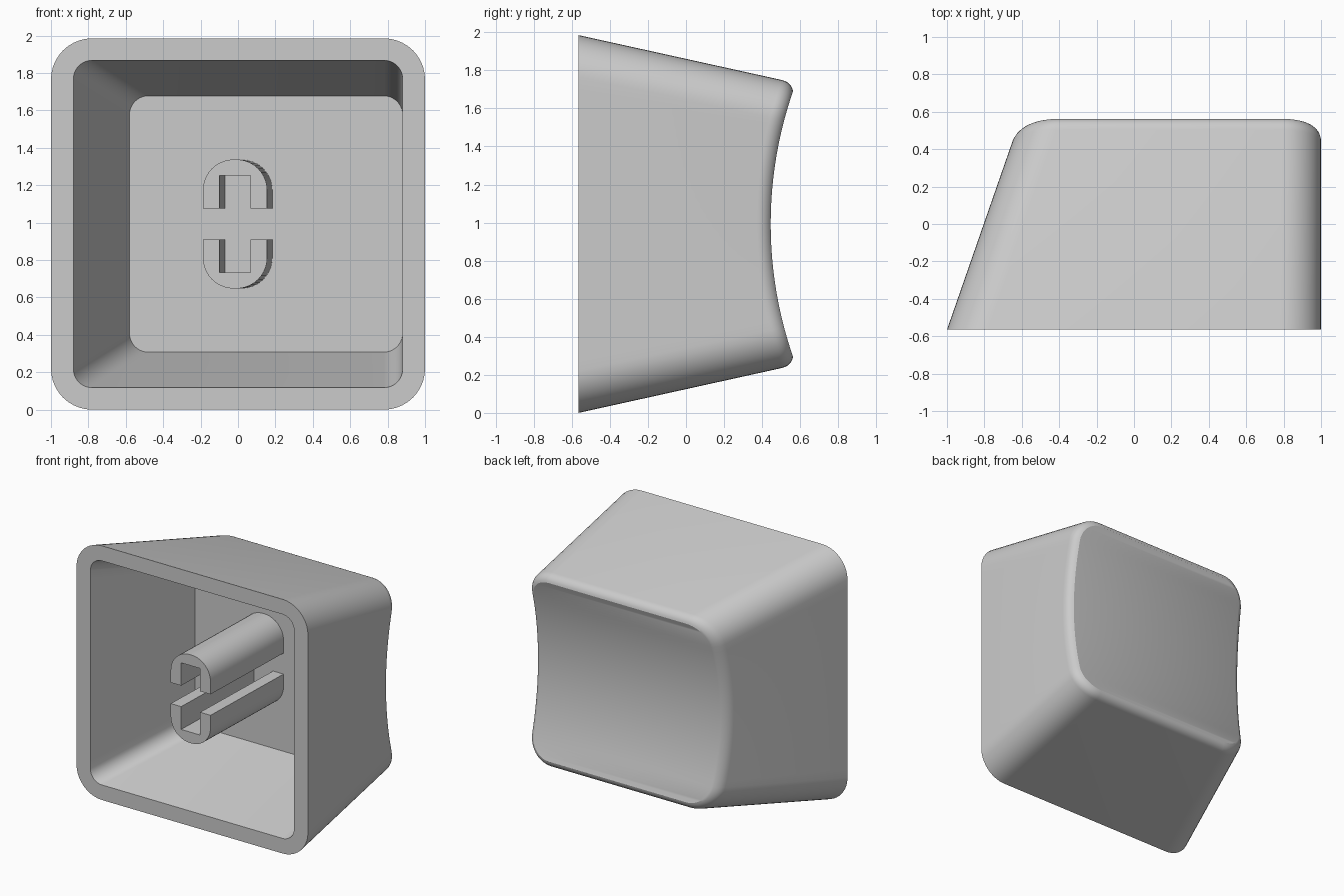
import bpy, bmesh, math

if "Cube" in bpy.data.objects:
    bpy.data.objects.remove(bpy.data.objects["Cube"], do_unlink=True)

FRONT, BACK, FLOOR = -0.565, 0.565, 0.30
MID_Z = 0.9925
DISH_R, DISH_Y = 2.13, 0.445

grey = bpy.data.materials.new("light grey plastic")
grey.use_nodes = True
colour = (0.6, 0.6, 0.6, 1)
grey.diffuse_color = colour
grey.node_tree.nodes["Principled BSDF"].inputs["Base Color"].default_value = colour


def finish(name, bm):
    bmesh.ops.recalc_face_normals(bm, faces=bm.faces)
    mesh = bpy.data.meshes.new(name)
    bm.to_mesh(mesh)
    bm.free()
    mesh.materials.append(grey)
    obj = bpy.data.objects.new(name, mesh)
    bpy.context.collection.objects.link(obj)
    bpy.ops.object.select_all(action='DESELECT')
    obj.select_set(True)
    bpy.context.view_layer.objects.active = obj
    bpy.ops.object.shade_smooth_by_angle(angle=math.radians(30))
    return obj


def rounded_rect(x0, x1, half_z, r, inset=0.0, corner=10, side=24):
    """Outline as (x, z): right half going up, then left half going down."""
    x0, x1, h, r = x0 + inset, x1 - inset, half_z - inset, r - inset
    turn = [math.pi / 2 * k / corner for k in range(corner + 1)]
    rise = [(h - r) * (2 * k / side - 1) for k in range(1, side)]
    profile = [(r - r * math.sin(a), -h + r - r * math.cos(a)) for a in turn]
    profile += [(0, z) for z in rise]
    profile += [(r - r * math.cos(a), h - r + r * math.sin(a)) for a in turn]
    right = [(x1 - d, MID_Z + z) for d, z in profile]
    left = [(x0 + d, MID_Z + z) for d, z in reversed(profile)]
    return right + left


def dish(z):
    return DISH_Y + DISH_R - math.sqrt(DISH_R ** 2 - (z - MID_Z) ** 2)


def wall_point(a, b, y):
    t = (y - FRONT) / (BACK - FRONT)
    return (a[0] + (b[0] - a[0]) * t, y, a[1] + (b[1] - a[1]) * t)


def outer_outlines(inset):
    return (rounded_rect(-1, 1, MID_Z, 0.22, inset),
            rounded_rect(-0.607, 1, 0.743, 0.21, inset))


def rim_loop(inset, drop):
    """Loop that follows the scooped face, lowered by drop."""
    points = []
    for a, b in zip(*outer_outlines(inset)):
        y = 0.5
        for _ in range(6):
            y = dish(wall_point(a, b, y)[2])
        points.append(wall_point(a, b, y - drop))
    return points


def flat_loop(outline, y):
    return [(x, y, z) for x, z in outline]


# Cap shell: cavity floor, cavity wall, front lip, outer wall, rounded rim
bm = bmesh.new()
loops = [flat_loop(rounded_rect(-0.58, 0.88, 0.685, 0.10), FLOOR),
         flat_loop(rounded_rect(-0.88, 0.88, 0.875, 0.10), FRONT),
         flat_loop(outer_outlines(0)[0], FRONT)]
fillet, sweep, steps = 0.08, math.radians(65), 6
for k in range(steps + 1):
    a = sweep * k / steps
    loops.append(rim_loop(fillet * (1 - math.cos(a)),
                          fillet * (math.sin(sweep) - math.sin(a))))
rings = [[bm.verts.new(p) for p in loop] for loop in loops]
n = len(rings[0])
for low, high in zip(rings, rings[1:]):
    for i in range(n):
        j = (i + 1) % n
        bm.faces.new((low[i], low[j], high[j], high[i]))
bm.faces.new(rings[0])

# Scooped face: strips running straight across between matching rim points
rim = rings[-1]
for i in range(n // 2 - 1):
    bm.faces.new((rim[i], rim[i + 1], rim[n - 2 - i], rim[n - 1 - i]))
finish("cap_shell", bm)


# Stem: two facing channels that leave a cross-shaped socket
def stem_half(name, side):
    w, top, r, gap = 0.172, 0.345, 0.165, 0.082
    arc = [math.pi / 2 * k / 10 for k in range(11)]
    right = [(w, gap)] + [(w - r + r * math.cos(a), top - r + r * math.sin(a)) for a in arc]
    outer = right + [(-x, z) for x, z in reversed(right)]
    slot = [(-gap, gap), (-gap, 0.26), (gap, 0.26), (gap, gap)]
    outline = outer + slot
    bm = bmesh.new()
    ends = []
    for y, shift in ((FRONT + 0.003, -0.016), (FLOOR + 0.02, 0.012)):
        ends.append([bm.verts.new((x + shift, y, MID_Z + side * z)) for x, z in outline])
        bm.faces.new(ends[-1])
    for i in range(len(outline)):
        j = (i + 1) % len(outline)
        bm.faces.new((ends[0][i], ends[0][j], ends[1][j], ends[1][i]))
    finish(name, bm)


stem_half("upper_stem", 1)
stem_half("lower_stem", -1)
